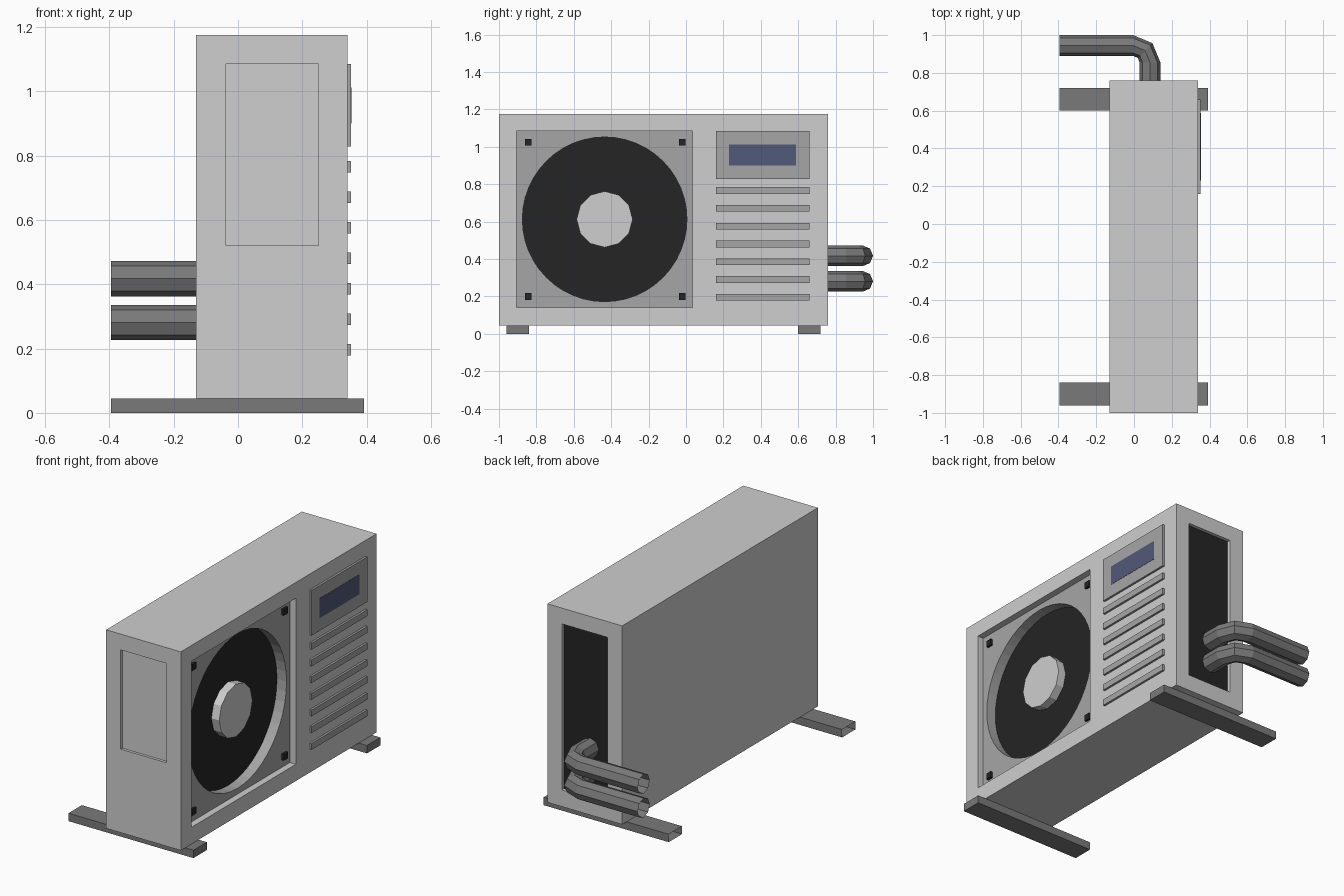
import bpy, bmesh, math
from mathutils import Vector

if "Cube" in bpy.data.objects:
    bpy.data.objects.remove(bpy.data.objects["Cube"])


def material(name, rgb):
    m = bpy.data.materials.new(name)
    m.diffuse_color = (*rgb, 1)
    m.use_nodes = True
    m.node_tree.nodes["Principled BSDF"].inputs["Base Color"].default_value = m.diffuse_color
    return m


LIGHT = material("casing light grey", (0.62, 0.62, 0.62))
MID = material("trim mid grey", (0.38, 0.38, 0.38))
DARK = material("metal dark grey", (0.195, 0.195, 0.195))
BLACK = material("black", (0.018, 0.018, 0.018))
BLUE = material("screen blue", (0.083, 0.1, 0.19))


def finish(name, bm, *mats):
    bmesh.ops.recalc_face_normals(bm, faces=bm.faces[:])
    me = bpy.data.meshes.new(name)
    bm.to_mesh(me)
    bm.free()
    for m in mats:
        me.materials.append(m)
    ob = bpy.data.objects.new(name, me)
    bpy.context.collection.objects.link(ob)
    return ob


def box(name, lo, hi, mat, open_back=False):
    bm = bmesh.new()
    bmesh.ops.create_cube(bm, size=1)
    for v in bm.verts:
        v.co = Vector([(lo[i] + hi[i]) / 2 + v.co[i] * (hi[i] - lo[i]) for i in range(3)])
    if open_back:
        f = min(bm.faces, key=lambda f: f.calc_center_median().x)
        bmesh.ops.delete(bm, geom=[f], context='FACES_ONLY')
    return finish(name, bm, mat)


def bridge(bm, a, b):
    n = len(a)
    return [bm.faces.new((a[i], a[(i + 1) % n], b[(i + 1) % n], b[i])) for i in range(n)]


X0, X1, Y0, Y1, Z0, Z1 = -0.13, 0.34, -1.0, 0.76, 0.045, 1.175
FRAME_X, FAN_X = 0.302, 0.242

# Casing: box whose front and both ends carry recessed openings
bm = bmesh.new()
bmesh.ops.create_cube(bm, size=1)
for v in bm.verts:
    v.co = ((X0 + X1) / 2 + v.co.x * (X1 - X0), (Y0 + Y1) / 2 + v.co.y * (Y1 - Y0),
            (Z0 + Z1) / 2 + v.co.z * (Z1 - Z0))


def recess(axis, sign, lo, hi, depth, floor):
    """Cut a rectangular pocket into the box face pointing along axis*sign."""
    face = next(f for f in bm.faces if f.normal[axis] * sign > 0.9)
    outer = list(face.verts)
    mid = face.calc_center_median()
    u = 1 - axis
    inner, deep = [], []
    for v in outer:
        p = v.co.copy()
        p[u] = lo[0] if v.co[u] < mid[u] else hi[0]
        p.z = lo[1] if v.co.z < mid.z else hi[1]
        inner.append(bm.verts.new(p))
        p[axis] -= sign * depth
        deep.append(bm.verts.new(p))
    bm.faces.remove(face)
    bridge(bm, outer, inner)
    bridge(bm, inner, deep)
    if floor is not None:
        bm.faces.new(deep).material_index = floor


bm.normal_update()
recess(0, 1, (-0.905, 0.14), (0.035, 1.085), X1 - FRAME_X, None)
bm.normal_update()
recess(1, -1, (-0.038, 0.52), (0.25, 1.085), 0.015, 0)
bm.normal_update()
recess(1, 1, (-0.038, 0.14), (0.25, 1.085), 0.02, 1)
finish("casing", bm, LIGHT, BLACK)

# Fan frame: square plate with a round well and a black floor
CY, CZ, R, HALF_Y, HALF_Z, N = -0.435, 0.6125, 0.44, 0.47, 0.4725, 48
bm = bmesh.new()
square, rim, well = [], [], []
for i in range(N):
    c, s = math.cos(2 * math.pi * i / N), math.sin(2 * math.pi * i / N)
    k = max(abs(c), abs(s))
    square.append(bm.verts.new((FRAME_X, CY + HALF_Y * c / k, CZ + HALF_Z * s / k)))
    rim.append(bm.verts.new((FRAME_X, CY + R * c, CZ + R * s)))
    well.append(bm.verts.new((FAN_X, CY + R * c, CZ + R * s)))
bridge(bm, square, rim)
bridge(bm, rim, well)
bm.faces.new(well).material_index = 1
finish("fan_frame", bm, MID, BLACK)

# Fan hub
bpy.ops.mesh.primitive_cylinder_add(vertices=12, radius=0.15, depth=0.05,
                                    location=(FAN_X + 0.024, CY, CZ),
                                    rotation=(0, math.pi / 2, 0))
hub = bpy.context.object
hub.name = "fan_hub"
hub.data.materials.append(LIGHT)

# Frame bolts
for y in (-0.844, -0.02):
    for z in (0.2, 1.025):
        box("frame_bolt", (FRAME_X - 0.005, y - 0.018, z - 0.018),
            (FRAME_X + 0.014, y + 0.018, z + 0.018), BLACK)

# Control panel, screen and vent slats
box("control_panel", (0.335, 0.16, 0.828), (0.352, 0.66, 1.085), MID)
box("screen", (0.348, 0.23, 0.9), (0.3535, 0.587, 1.012), BLUE)
for i in range(7):
    z = 0.196 + i * 0.095
    box("vent_slat", (0.335, 0.16, z - 0.018), (0.352, 0.66, z + 0.018), MID)

# Support rails, hollow at the back end
for y in (-0.9, 0.66):
    box("support_rail", (-0.395, y - 0.06, 0), (0.392, y + 0.06, 0.045), DARK, True)

# Bent eight-sided pipes with open ends
B = 0.09  # bend radius
bend = [(-0.005 + B * math.cos(a), 0.855 + B * math.sin(a), a)
        for a in (0, math.pi / 4, math.pi / 2)]
path = [(0.085, 0.735, 0)] + bend + [(-0.395, 0.945, math.pi / 2)]
for z in (0.4175, 0.281):
    bm = bmesh.new()
    rings = []
    for x, y, a in path:
        ring = []
        for j in range(8):
            t = j * math.pi / 4
            r = 0.055 * math.cos(t)
            ring.append(bm.verts.new((x + r * math.cos(a), y + r * math.sin(a),
                                      z + 0.055 * math.sin(t))))
        rings.append(ring)
    for a, b in zip(rings, rings[1:]):
        bridge(bm, a, b)
    finish("pipe", bm, DARK)
